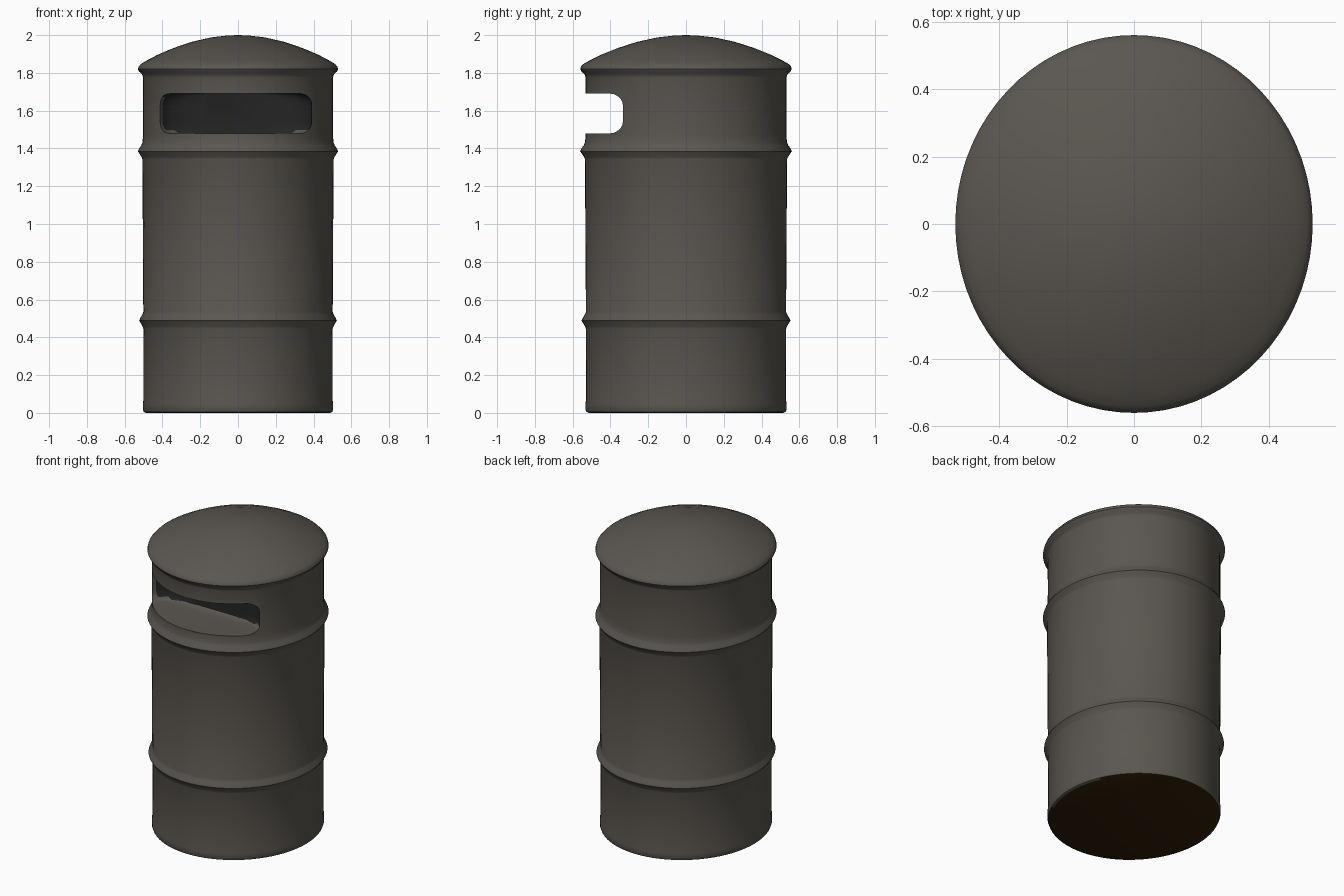
import bpy, bmesh, math

if "Cube" in bpy.data.objects:
    bpy.data.objects.remove(bpy.data.objects["Cube"])


def material(name, rgb):
    m = bpy.data.materials.new(name)
    m.diffuse_color = (*rgb, 1)
    m.use_nodes = True
    m.node_tree.nodes["Principled BSDF"].inputs["Base Color"].default_value = m.diffuse_color
    return m


MATS = [material("grey_brown_metal", (0.103, 0.093, 0.079)),
        material("dark_opening", (0.018, 0.018, 0.018)),
        material("brown_underside", (0.028, 0.013, 0.002))]


def finish(name, bm):
    bmesh.ops.recalc_face_normals(bm, faces=bm.faces[:])
    me = bpy.data.meshes.new(name)
    bm.to_mesh(me)
    bm.free()
    for m in MATS:
        me.materials.append(m)
    ob = bpy.data.objects.new(name, me)
    bpy.context.collection.objects.link(ob)
    return ob


def bridge(bm, a, b):
    n = len(a)
    for i in range(n):
        j = (i + 1) % n
        bm.faces.new((a[i], a[j], b[j], b[i]))


def rib(z, r, peak):
    # rolled bead around the can
    return [(r, z - 0.042), (r + 0.004, z - 0.032), (peak - 0.008, z - 0.012),
            (peak, z), (peak - 0.006, z + 0.014), (r + 0.006, z + 0.032), (r, z + 0.046)]


# bin body: lathed profile (radius along y, height), slightly narrower in x
X_SCALE = 0.946
SEG = 72
profile = [(0.515, 0), (0.528, 0.006), (0.533, 0.02), (0.533, 0.045), (0.529, 0.07)]
profile += rib(0.488, 0.53, 0.553)
profile += rib(1.385, 0.535, 0.56)
profile += [(0.531, 1.47), (0.531, 1.775), (0.537, 1.793), (0.553, 1.806), (0.56, 1.82),
            (0.556, 1.834), (0.542, 1.848), (0.51, 1.866), (0.45, 1.896), (0.36, 1.932),
            (0.26, 1.964), (0.15, 1.988), (0.06, 1.998)]
bm = bmesh.new()
rings = []
for r, z in profile:
    rings.append([bm.verts.new((X_SCALE * r * math.cos(2 * math.pi * i / SEG),
                                r * math.sin(2 * math.pi * i / SEG), z)) for i in range(SEG)])
for a, b in zip(rings, rings[1:]):
    bridge(bm, a, b)
bm.faces.new(rings[0])
tip = bm.verts.new((0, 0, 2.0))
for i in range(SEG):
    bm.faces.new((rings[-1][i], rings[-1][(i + 1) % SEG], tip))
body = finish("bin_body", bm)

# slot cutter: rounded rectangle pushed in from the front, rounded off at the back
HX, HZ, RAD, CX, CZ = 0.405, 0.105, 0.06, -0.015, 1.585
outline = []
for k, (sx, sz) in enumerate([(1, 1), (-1, 1), (-1, -1), (1, -1)]):
    for s in range(7):
        t = math.pi / 2 * (k + s / 6)
        outline.append((sx * (HX - RAD) + RAD * math.cos(t), sz * (HZ - RAD) + RAD * math.sin(t)))
bm = bmesh.new()
rings = [[bm.verts.new((CX + x * f, y, CZ + z)) for x, z in outline]
         for y, f in [(-0.75, 1), (-0.32, 1), (-0.28, 0.95), (-0.24, 0.83), (-0.215, 0.62), (-0.205, 0.4)]]
for a, b in zip(rings, rings[1:]):
    bridge(bm, a, b)
bm.faces.new(rings[0])
bm.faces.new(rings[-1])
cutter = finish("slot_cutter", bm)
cutter.hide_render = True

# cut the slot
mod = body.modifiers.new("slot", 'BOOLEAN')
mod.operation = 'DIFFERENCE'
mod.solver = 'EXACT'
mod.object = cutter
bpy.context.view_layer.objects.active = body
body.select_set(True)
bpy.ops.object.modifier_apply(modifier=mod.name)
bpy.data.objects.remove(cutter, do_unlink=True)

# colours: dark recess walls, brown underside, the rest metal
for p in body.data.polygons:
    c, n = p.center, p.normal
    depth = math.hypot(c.x / X_SCALE, c.y)
    p.material_index = 0
    if n.z < -0.9 and c.z < 0.01:
        p.material_index = 2
    elif 1.475 < c.z < 1.695 and depth < 0.515 and n.z < 0.6:
        p.material_index = 1

bpy.ops.object.shade_smooth_by_angle(angle=math.radians(40))
